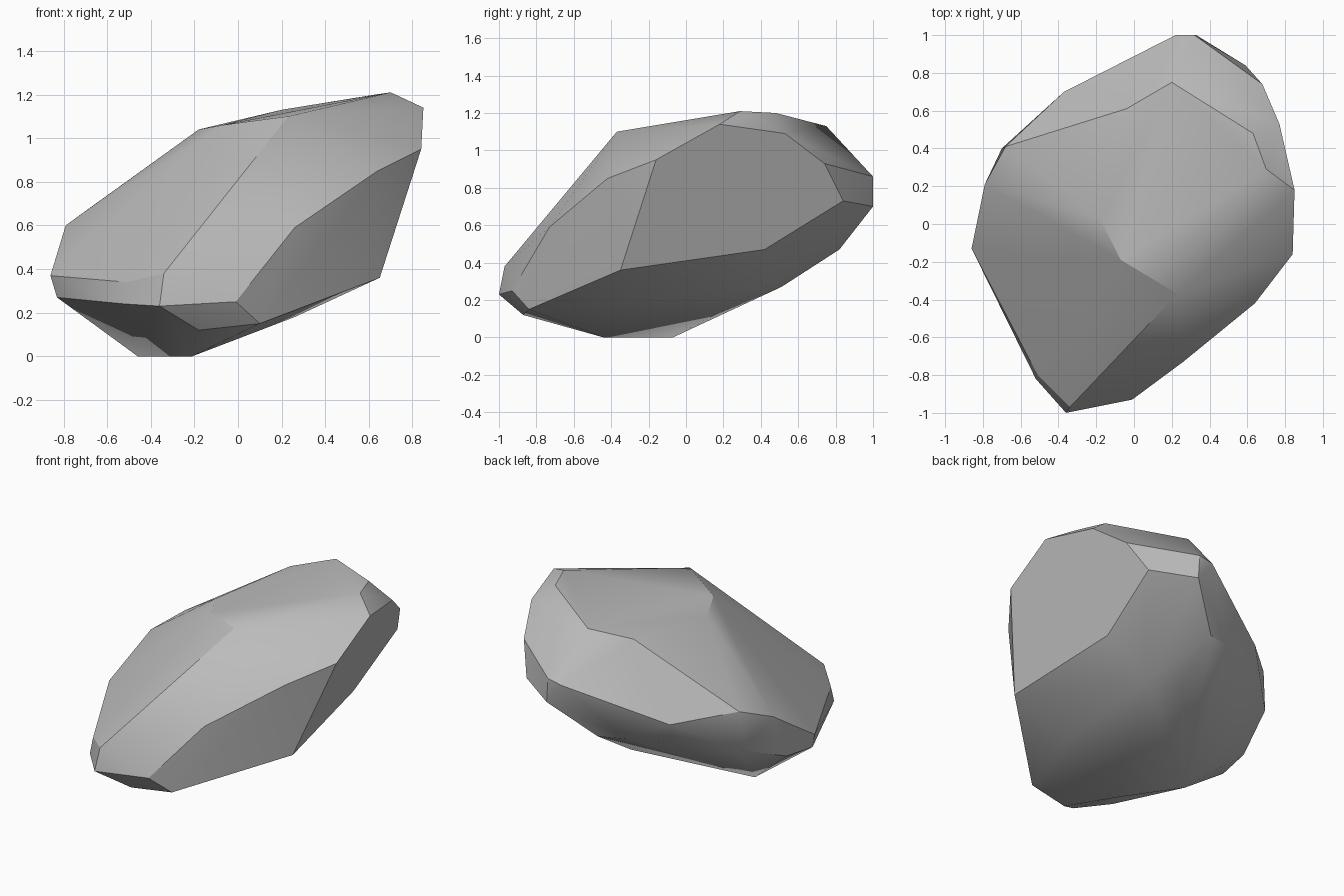
import bpy
import bmesh
import math

default_cube = bpy.data.objects.get("Cube")
if default_cube:
    bpy.data.objects.remove(default_cube, do_unlink=True)


def make_material(name, colour):
    """Flat colour shown both in the viewport and in a render."""
    material = bpy.data.materials.new(name)
    material.use_nodes = True
    material.diffuse_color = colour
    shader = material.node_tree.nodes["Principled BSDF"]
    shader.inputs["Base Color"].default_value = colour
    return material


def make_boulder(name, corner_groups, material, flat_angle, sharp_angle):
    """Wrap the chipped corners in a hull and merge nearly flat facets."""
    mesh = bpy.data.meshes.new(name)
    boulder = bpy.data.objects.new(name, mesh)
    bpy.context.collection.objects.link(boulder)

    shape = bmesh.new()
    for group in corner_groups:
        for corner in group:
            shape.verts.new(corner)
    hull = bmesh.ops.convex_hull(shape, input=shape.verts[:])
    buried = set(hull["geom_interior"]) | set(hull["geom_unused"])
    buried_corners = [part for part in buried if isinstance(part, bmesh.types.BMVert)]
    bmesh.ops.delete(shape, geom=buried_corners, context="VERTS")
    bmesh.ops.dissolve_limit(
        shape,
        angle_limit=math.radians(flat_angle),
        verts=shape.verts[:],
        edges=shape.edges[:],
    )
    bmesh.ops.recalc_face_normals(shape, faces=shape.faces[:])
    shape.to_mesh(mesh)
    shape.free()
    mesh.materials.append(material)

    # Soft shading inside facets, crisp chipped edges between them
    bpy.ops.object.select_all(action="DESELECT")
    boulder.select_set(True)
    bpy.context.view_layer.objects.active = boulder
    bpy.ops.object.shade_smooth_by_angle(angle=math.radians(sharp_angle))
    return boulder


# Sloping crown
crown = [
    (.23, -.37, 1.1), (-.07, -.19, 1.06), (-.18, .03, 1.04), (-.04, .61, 1.07),
    (.2, .75, 1.13), (.63, .48, 1.2), (.7, .29, 1.21),
]
# Tall left flank
left_flank = [
    (.85, .18, 1.14), (.77, .53, 1.09), (.68, .74, .93), (.59, .84, .73),
    (.56, .42, .47), (.6, .31, .54), (.65, -.35, .36), (.84, -.16, .95),
]
# Rear shoulder and undercut
rear = [
    (.22, 1, .84), (.32, 1, .86), (.33, 1, .7), (.08, .82, .47),
    (-.1, .77, .48), (-.37, .7, .62), (-.35, .64, .47),
]
# Low right flank
right_flank = [
    (-.68, .41, .68), (-.7, .4, .42), (-.79, .21, .6), (-.8, .08, .29),
    (-.86, -.13, .37), (-.83, -.15, .27), (-.51, -.8, .34), (-.52, -.82, .24),
]
# Pointed front toe and the ridge above it
front_toe = [
    (-.36, -1, .23), (-.34, -.97, .38), (-.01, -.93, .25), (.1, -.84, .15),
    (-.18, -.87, .12), (.26, -.73, .59), (.64, -.42, .85), (.24, -.49, .93),
]
# Keel resting on the ground
keel = [
    (-.21, -.44, 0), (-.46, -.07, 0), (.05, .51, .27),
    (.25, .43, .27), (.26, -.33, .18),
]

stone_grey = make_material("stone grey", (.5, .5, .5, 1))
make_boulder(
    "boulder",
    [crown, left_flank, rear, right_flank, front_toe, keel],
    stone_grey,
    flat_angle=4,
    sharp_angle=30,
)
